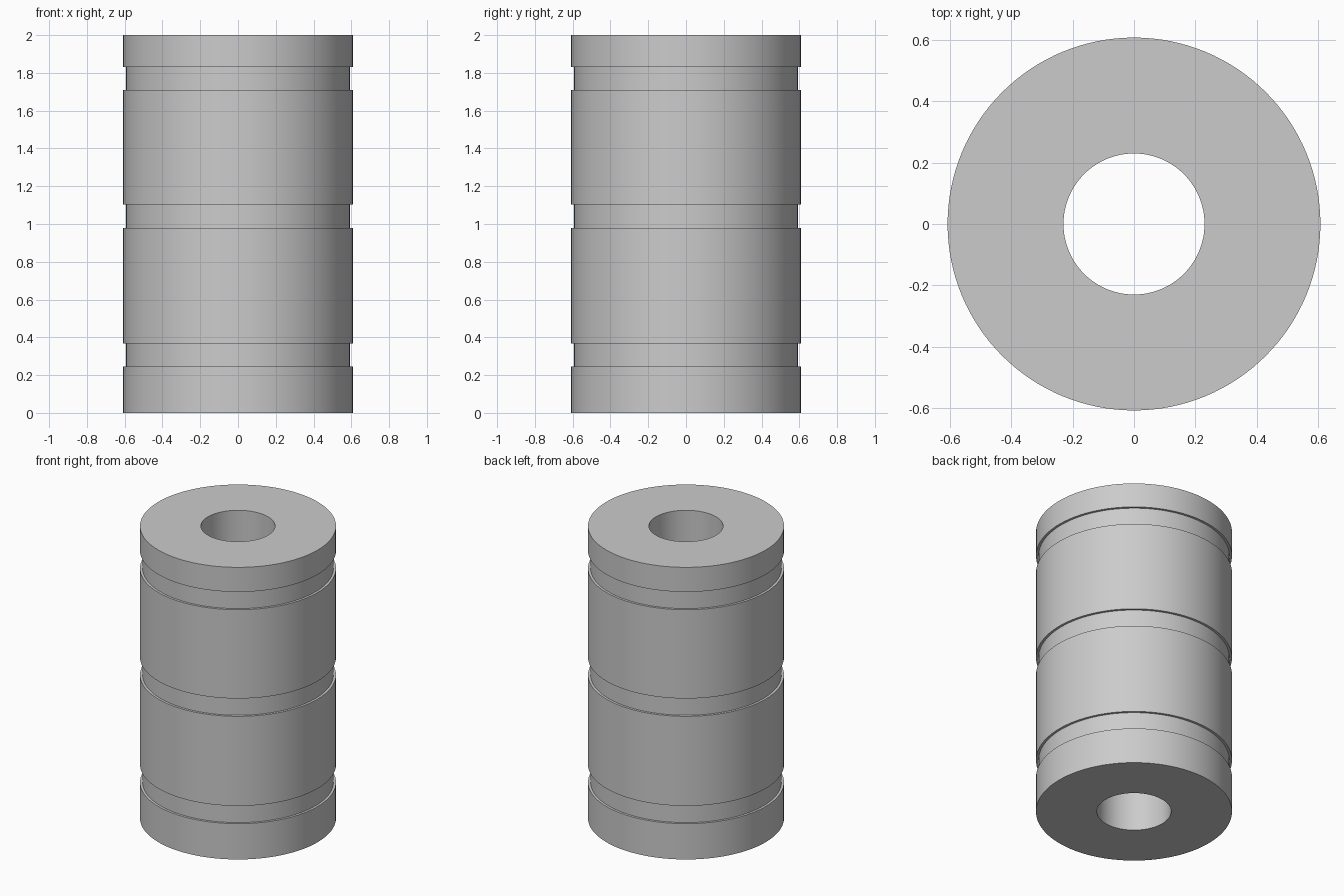
import bpy
import bmesh
import math

cube = bpy.data.objects.get("Cube")
if cube:
    bpy.data.objects.remove(cube, do_unlink=True)

OUTER, GROOVE, BORE, HEIGHT = 0.608, 0.592, 0.23, 2.0
GROOVE_BOTTOMS = (0.245, 0.98, 1.71)
GROOVE_WIDTH = 0.122
SEGMENTS = 128

# Plain grey material
grey = bpy.data.materials.new("plain grey")
grey.use_nodes = True
colour = (0.6, 0.6, 0.6, 1)
grey.diffuse_color = colour
grey.node_tree.nodes["Principled BSDF"].inputs["Base Color"].default_value = colour

# Closed half profile: bore, bottom, grooved outer wall, top
profile = [(BORE, 0), (OUTER, 0)]
for z in GROOVE_BOTTOMS:
    top = z + GROOVE_WIDTH
    profile += [(OUTER, z), (GROOVE, z), (GROOVE, top), (OUTER, top)]
profile += [(OUTER, HEIGHT), (BORE, HEIGHT)]

# Spin the profile into a grooved sleeve
bm = bmesh.new()
verts = [bm.verts.new((r, 0, z)) for r, z in profile]
edges = [bm.edges.new((a, b)) for a, b in zip(verts, verts[1:] + verts[:1])]
bmesh.ops.spin(bm, geom=verts + edges, cent=(0, 0, 0), axis=(0, 0, 1),
               angle=math.tau, steps=SEGMENTS, use_merge=False)
bmesh.ops.remove_doubles(bm, verts=bm.verts[:], dist=0.0001)
bmesh.ops.recalc_face_normals(bm, faces=bm.faces[:])
mesh = bpy.data.meshes.new("grooved_sleeve")
bm.to_mesh(mesh)
bm.free()

sleeve = bpy.data.objects.new("grooved_sleeve", mesh)
bpy.context.collection.objects.link(sleeve)
mesh.materials.append(grey)
bpy.context.view_layer.objects.active = sleeve
sleeve.select_set(True)
bpy.ops.object.shade_smooth_by_angle(angle=math.radians(30))
